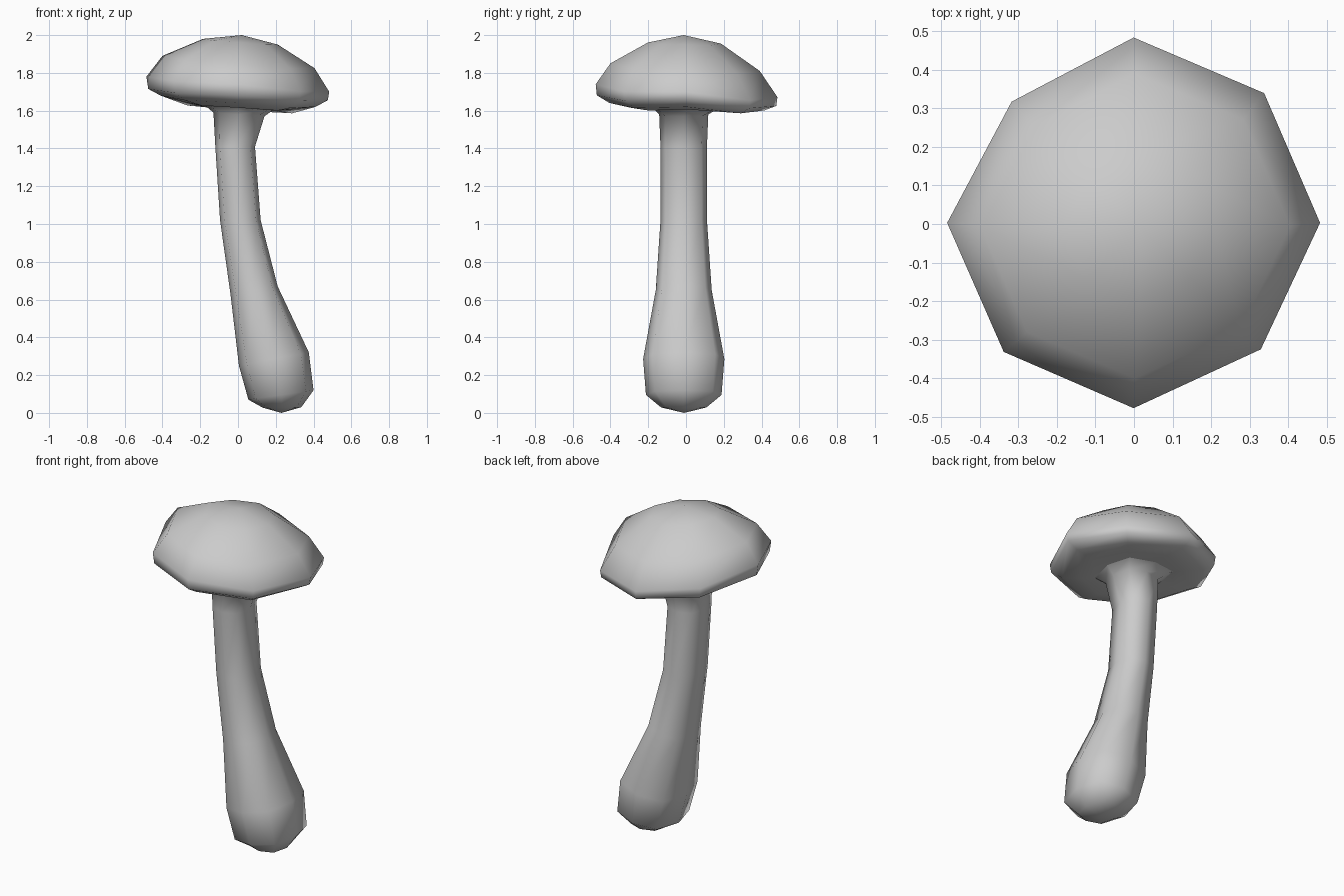
import bpy, bmesh, math

if "Cube" in bpy.data.objects:
    bpy.data.objects.remove(bpy.data.objects["Cube"])

SIDES = 8
STEM_K = (1, 1.09) * 4                                # corner radius factors
JOINT_K = (1, 1.15) * 4
CAP_K = (1, 0.99, 1, 0.925, 1, 0.985, 1, 0.965)       # slightly irregular cap outline


def loft(name, rings, bottom=None, top=None):
    """Skin eight-sided rings: (left x, left z, right x, right z,
    centre y, radius y, y tilt, drop of the non-side corners, corner factors)."""
    bm = bmesh.new()
    loops = []
    for xl, zl, xr, zr, cy, ry, tilt, drop, factors in rings:
        loop = []
        for i, k in enumerate(factors):
            a = math.tau * i / SIDES
            c, s = math.cos(a) * k, math.sin(a) * k
            z = (zl + zr) / 2 + c * (zr - zl) / 2 + s * tilt
            if i % 4:
                z -= drop
            loop.append(bm.verts.new(((xl + xr) / 2 + c * (xr - xl) / 2, cy + s * ry, z)))
        loops.append(loop)
    for lo, hi in zip(loops, loops[1:]):
        for i in range(SIDES):
            j = (i + 1) % SIDES
            bm.faces.new((lo[i], lo[j], hi[j], hi[i]))
    if bottom:
        v = bm.verts.new(bottom)
        for i in range(SIDES):
            bm.faces.new((v, loops[0][(i + 1) % SIDES], loops[0][i]))
    if top:
        v = bm.verts.new(top)
        for i in range(SIDES):
            bm.faces.new((v, loops[-1][i], loops[-1][(i + 1) % SIDES]))
    for f in bm.faces:
        f.smooth = True
    mesh = bpy.data.meshes.new(name)
    bm.to_mesh(mesh)
    bm.free()
    obj = bpy.data.objects.new(name, mesh)
    bpy.context.collection.objects.link(obj)
    return obj


# Shared ring where the flared stem meets the underside of the cap
joint = (-0.19, 1.64, 0.19, 1.607, 0.0, 0.18, 0, 0.007, JOINT_K)

# Bulbous leaning stem
loft("stem", [
    (0.13, 0.028, 0.335, 0.03, -0.012, 0.12, 0, 0, STEM_K),
    (0.055, 0.07, 0.40, 0.12, -0.012, 0.20, 0, 0, STEM_K),
    (0.005, 0.25, 0.375, 0.32, -0.012, 0.215, 0, 0, STEM_K),
    (-0.04, 0.63, 0.21, 0.67, -0.012, 0.148, 0, 0, STEM_K),
    (-0.095, 1.02, 0.12, 1.02, -0.012, 0.123, 0, 0, STEM_K),
    (-0.12, 1.41, 0.09, 1.41, -0.012, 0.123, 0, 0, STEM_K),
    (-0.13, 1.59, 0.14, 1.57, -0.012, 0.13, 0, 0, STEM_K),
    joint,
], bottom=(0.23, -0.01, 0.0))

# Tilted domed cap with a rolled rim
loft("cap", [
    joint,
    (-0.28, 1.645, 0.30, 1.607, 0.0, 0.29, -0.004, 0.015, CAP_K),
    (-0.41, 1.68, 0.41, 1.62, 0.004, 0.41, -0.02, 0.029, CAP_K),
    (-0.475, 1.715, 0.475, 1.655, 0.003, 0.475, -0.028, 0.032, CAP_K),
    (-0.485, 1.78, 0.483, 1.70, 0.003, 0.481, -0.034, 0.034, CAP_K),
    (-0.40, 1.89, 0.405, 1.825, -0.005, 0.395, -0.02, 0.027, CAP_K),
    (-0.185, 1.98, 0.21, 1.95, -0.008, 0.193, -0.003, 0.007, CAP_K),
], top=(0.02, -0.012, 2.0))
